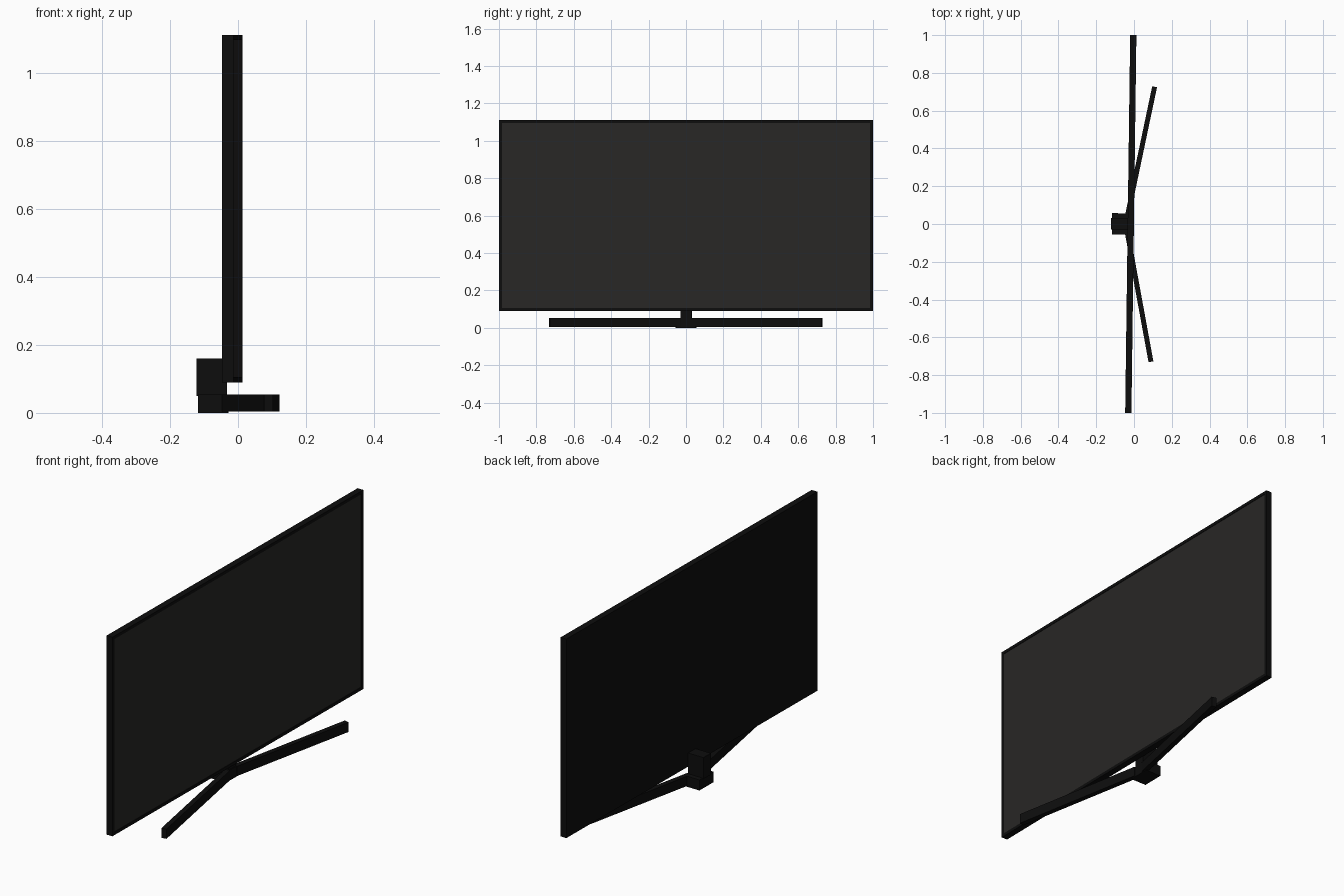
import bpy, bmesh, math
from mathutils import Matrix, Vector

if "Cube" in bpy.data.objects:
    bpy.data.objects.remove(bpy.data.objects["Cube"])

# The whole set is turned very slightly about the vertical axis
TURN = Matrix.Translation((-0.017, 0, 0)) @ Matrix.Rotation(-0.0132, 4, 'Z')


def material(name, rgb):
    m = bpy.data.materials.new(name)
    m.diffuse_color = (*rgb, 1)
    m.use_nodes = True
    m.node_tree.nodes["Principled BSDF"].inputs["Base Color"].default_value = m.diffuse_color
    return m


body = material("black_plastic", (0.004, 0.004, 0.004))
glass = material("dark_screen", (0.021, 0.020, 0.019))


def finish(name, bm, mats):
    bm.transform(TURN)
    bmesh.ops.recalc_face_normals(bm, faces=bm.faces)
    me = bpy.data.meshes.new(name)
    bm.to_mesh(me)
    bm.free()
    for m in mats:
        me.materials.append(m)
    ob = bpy.data.objects.new(name, me)
    bpy.context.collection.objects.link(ob)
    return ob


def box_bm(lo, hi):
    lo, hi = Vector(lo), Vector(hi)
    bm = bmesh.new()
    bmesh.ops.create_cube(bm, size=1, matrix=Matrix.Translation((lo + hi) / 2)
                          @ Matrix.Diagonal((*(hi - lo), 1)))
    return bm


# Panel with a bezel and slightly recessed screen
bm = box_bm((-0.0165, -1, 0.09), (0.0165, 1, 1.112))
front = max(bm.faces, key=lambda f: f.calc_center_median().x)
bmesh.ops.inset_region(bm, faces=[front], thickness=0.022)
bmesh.ops.inset_region(bm, faces=[front], thickness=0.0005, depth=-0.002)
front.material_index = 1
finish("display_panel", bm, [body, glass])

# Stand: hub block and neck holding the panel from behind
finish("stand_hub", box_bm((-0.100, -0.056, 0.0), (-0.012, 0.056, 0.054)), [body])
finish("stand_neck", box_bm((-0.104, -0.03, 0.05), (-0.0155, 0.03, 0.16)), [body])

# Two splayed feet, mirrored
for side, label in ((1, "right"), (-1, "left")):
    a = Vector((-0.021, side * 0.03, 0))
    b = Vector((0.1165, side * 0.728, 0))
    n = (b - a).normalized().cross(Vector((0, 0, 1))) * 0.013
    bm = bmesh.new()
    base = bm.faces.new([bm.verts.new(p + Vector((0, 0, 0.004)))
                         for p in (a - n, b - n, b + n, a + n)])
    top = bmesh.ops.extrude_face_region(bm, geom=[base])
    bmesh.ops.translate(bm, vec=(0, 0, 0.05),
                        verts=[v for v in top["geom"] if isinstance(v, bmesh.types.BMVert)])
    finish("stand_foot_" + label, bm, [body])
